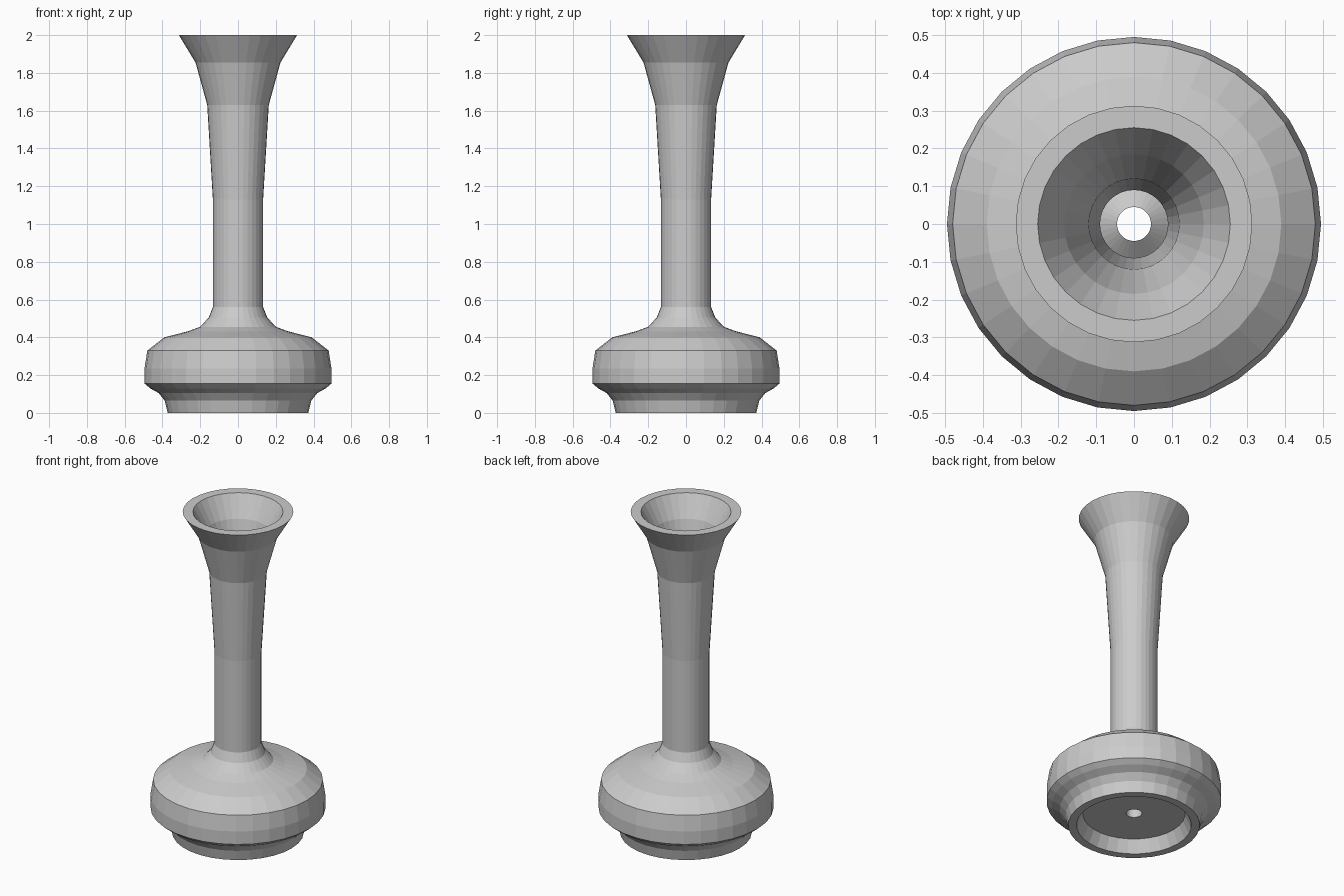
import bpy
import bmesh
from math import cos, sin, tau

cube = bpy.data.objects.get("Cube")
if cube:
    bpy.data.objects.remove(cube)

SIDES = 32


def make_material(name, colour):
    mat = bpy.data.materials.new(name)
    mat.use_nodes = True
    mat.diffuse_color = colour
    mat.node_tree.nodes["Principled BSDF"].inputs["Base Color"].default_value = colour
    return mat


def lathe(name, profile, material):
    """Spin a closed (radius, height) loop around the z axis."""
    bm = bmesh.new()
    rings = [[bm.verts.new((r * cos(tau * i / SIDES), r * sin(tau * i / SIDES), z))
              for i in range(SIDES)] for r, z in profile]
    for low, high in zip(rings, rings[1:] + rings[:1]):
        for i in range(SIDES):
            j = (i + 1) % SIDES
            bm.faces.new((low[i], low[j], high[j], high[i]))
    bmesh.ops.recalc_face_normals(bm, faces=bm.faces)
    mesh = bpy.data.meshes.new(name)
    bm.to_mesh(mesh)
    bm.free()
    mesh.materials.append(material)
    obj = bpy.data.objects.new(name, mesh)
    bpy.context.collection.objects.link(obj)
    return obj


# Outside, from the foot up to the flared lip
foot = [(0.372, 0), (0.388, 0.065), (0.42, 0.105), (0.465, 0.13)]
belly = [(0.495, 0.155), (0.495, 0.235), (0.48, 0.33), (0.39, 0.4), (0.265, 0.432)]
neck = [(0.2, 0.456), (0.155, 0.505), (0.133, 0.56), (0.133, 1.13)]
flare = [(0.163, 1.63), (0.225, 1.855), (0.313, 2)]

# Inside, from the lip down to the hollow belly
inner_flare = [(0.255, 2), (0.185, 1.87), (0.12, 1.64)]
inner_neck = [(0.09, 1.13), (0.09, 0.55), (0.115, 0.485), (0.175, 0.42)]
inner_belly = [(0.25, 0.39), (0.37, 0.36), (0.44, 0.31), (0.45, 0.235), (0.45, 0.18), (0.38, 0.125)]

# Raised collar round the drain hole, then the recess under the foot
drain = [(0.1, 0.12), (0.045, 0.165), (0.045, 0.077)]
recess = [(0.29, 0.077), (0.325, 0)]

grey = make_material("plain grey", (0.6, 0.6, 0.6, 1))
lathe("vase", foot + belly + neck + flare + inner_flare + inner_neck
      + inner_belly + drain + recess, grey)
